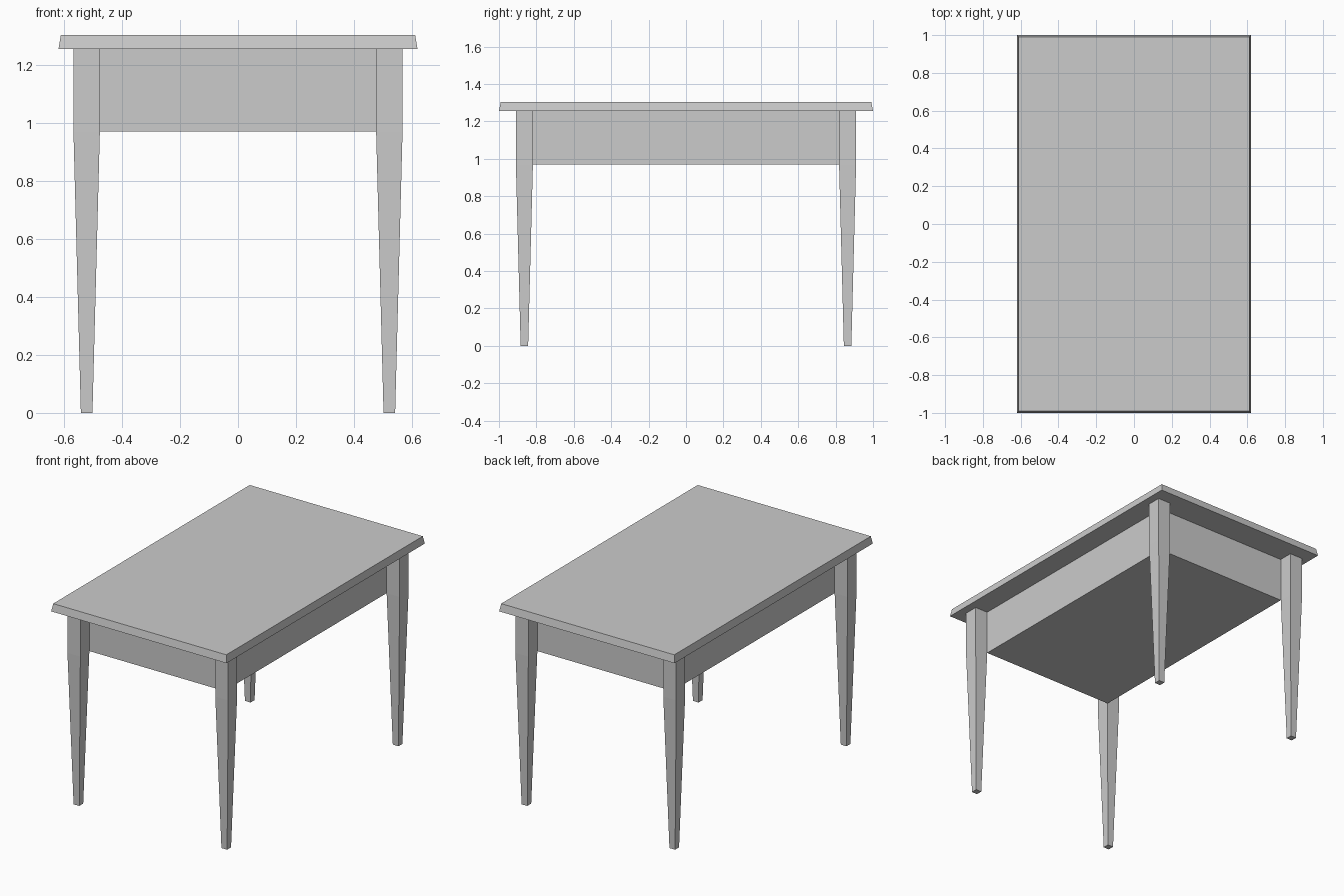
import bpy, bmesh

if "Cube" in bpy.data.objects:
    bpy.data.objects.remove(bpy.data.objects["Cube"])


def loft(name, cx, cy, sections):
    """Stack rectangular sections (half_x, half_y, z) into a closed solid."""
    bm = bmesh.new()
    rings = [[bm.verts.new((cx + sx * hx, cy + sy * hy, z))
              for sx, sy in ((-1, -1), (1, -1), (1, 1), (-1, 1))]
             for hx, hy, z in sections]
    for low, high in zip(rings, rings[1:]):
        for i in range(4):
            j = (i + 1) % 4
            bm.faces.new((low[i], low[j], high[j], high[i]))
    bm.faces.new(rings[0][::-1])
    bm.faces.new(rings[-1])
    mesh = bpy.data.meshes.new(name)
    bm.to_mesh(mesh)
    bm.free()
    obj = bpy.data.objects.new(name, mesh)
    bpy.context.collection.objects.link(obj)
    return obj


APRON_Z, TOP_Z = 0.97, 1.255

# Table top with slightly bevelled sides
loft("table_top", 0, 0, [(0.619, 1.0, TOP_Z), (0.611, 0.991, 1.303)])

# Closed apron box, set between the inner corners of the legs
loft("apron", 0, 0, [(0.477, 0.818, APRON_Z), (0.477, 0.818, TOP_Z)])

# Four legs: square block beside the apron, tapering to the foot
for side, sx in (("left", -1), ("right", 1)):
    for end, sy in (("front", -1), ("back", 1)):
        loft(f"{end}_{side}_leg", sx * 0.522, sy * 0.864,
             [(0.02, 0.02, 0), (0.0455, 0.0455, APRON_Z), (0.0455, 0.0455, TOP_Z)])
